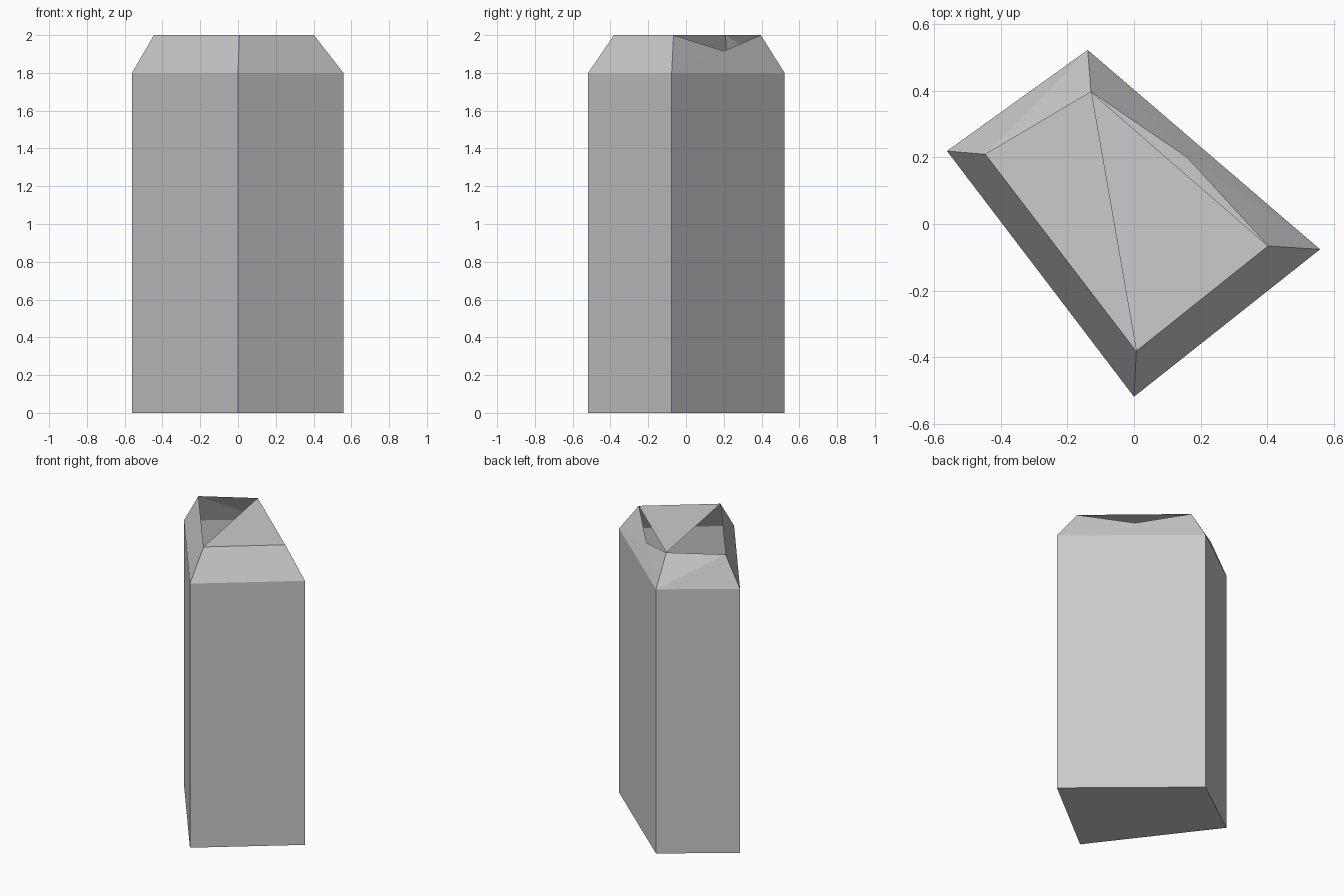
import bpy, bmesh

if "Cube" in bpy.data.objects:
    bpy.data.objects.remove(bpy.data.objects["Cube"])

# Plan outlines, counter-clockwise seen from above
base = [(0, -0.518), (0.558, -0.076), (-0.139, 0.522), (-0.561, 0.219)]
rim = [(0.007, -0.381), (0.402, -0.066), (-0.129, 0.396), (-0.445, 0.209)]

bm = bmesh.new()


def ring(points, z):
    return [bm.verts.new((x, y, z)) for x, y in points]


bottom, shoulder, top = ring(base, 0), ring(base, 1.8), ring(rim, 2)
notch = bm.verts.new((0.158, 0.2, 1.916))

# Floor and four straight walls
bm.faces.new(bottom[::-1])
for i in range(4):
    j = (i + 1) % 4
    bm.faces.new((bottom[i], bottom[j], shoulder[j], shoulder[i]))

# Plain sloping shoulders on the two front sides
for i in (0, 3):
    j = (i + 1) % 4
    bm.faces.new((shoulder[i], shoulder[j], top[j], top[i]))

# Creased shoulder at the back left
bm.faces.new((shoulder[2], shoulder[3], top[3]))
bm.faces.new((shoulder[2], top[3], top[2]))

# Notched shoulder at the back right
bm.faces.new((shoulder[1], notch, top[1]))
bm.faces.new((shoulder[1], shoulder[2], notch))
bm.faces.new((shoulder[2], top[2], notch))

# Half of the roof; the other half is open
bm.faces.new((top[0], top[1], top[2]))

mesh = bpy.data.meshes.new("hollow_block")
bm.to_mesh(mesh)
bm.free()
block = bpy.data.objects.new("hollow_block", mesh)
bpy.context.collection.objects.link(block)
